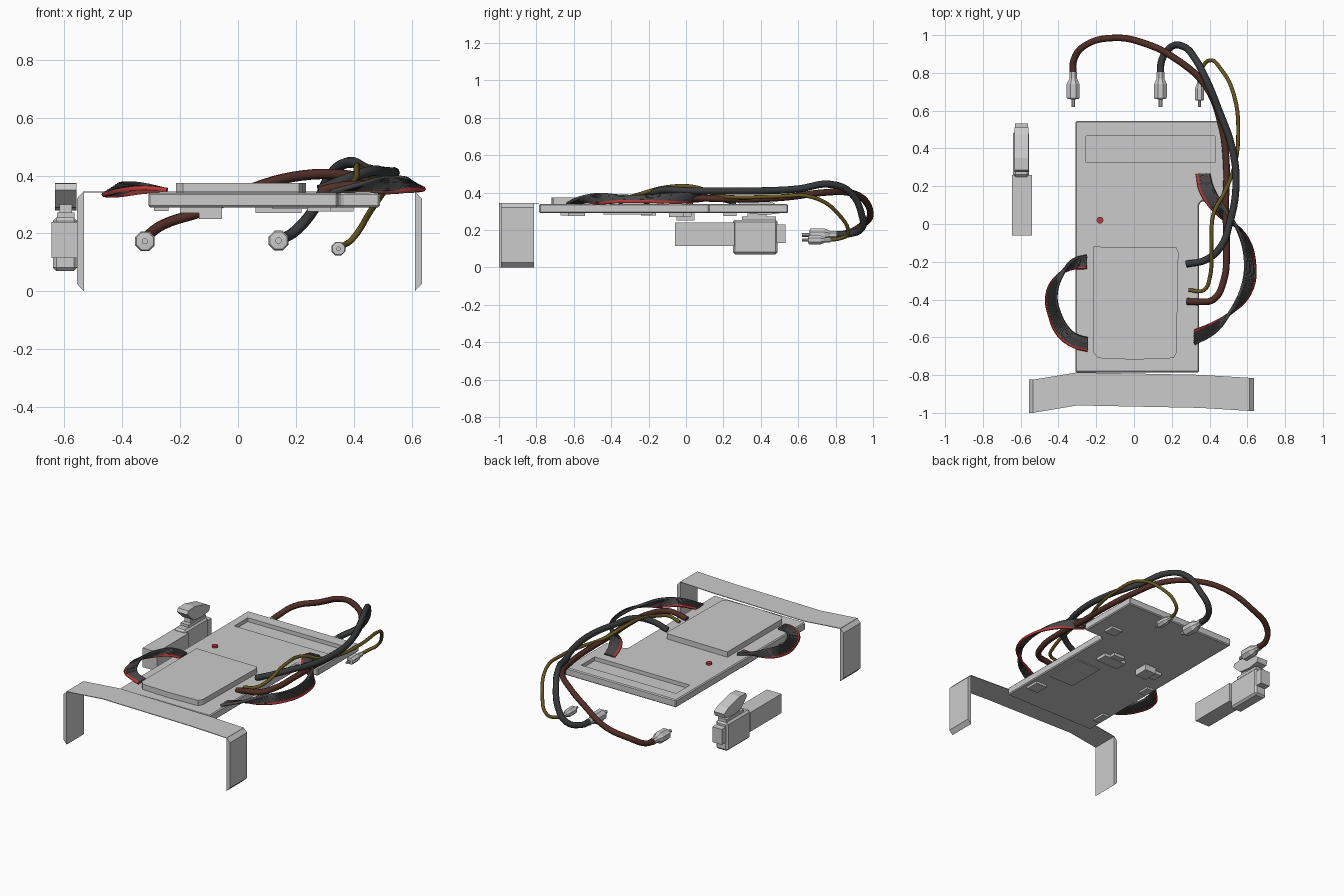
import bpy, bmesh, math
from mathutils import Vector

cube = bpy.data.objects.get("Cube")
if cube:
    bpy.data.objects.remove(cube, do_unlink=True)


def material(name, rgb):
    m = bpy.data.materials.new(name)
    m.use_nodes = True
    m.diffuse_color = (*rgb, 1)
    m.node_tree.nodes["Principled BSDF"].inputs["Base Color"].default_value = (*rgb, 1)
    return m


GREY = material("light_grey", (0.6, 0.6, 0.6))
BLACK = material("charcoal", (0.04, 0.043, 0.045))
STRAND = material("ribbon_grey", (0.065, 0.065, 0.065))
BROWN = material("brown", (0.085, 0.028, 0.02))
YELLOW = material("dark_yellow", (0.14, 0.1, 0.015))
RED = material("red", (0.5, 0.04, 0.04))


def finish(name, bm, mat):
    bmesh.ops.recalc_face_normals(bm, faces=bm.faces)
    me = bpy.data.meshes.new(name)
    bm.to_mesh(me)
    bm.free()
    me.materials.append(mat)
    ob = bpy.data.objects.new(name, me)
    bpy.context.collection.objects.link(ob)
    return ob


def prism(name, outline, axis, lo, hi, mat=GREY):
    """Extrude a 2D outline along one axis."""
    bm = bmesh.new()
    place = {"x": lambda a, b, t: (t, a, b), "y": lambda a, b, t: (a, t, b),
             "z": lambda a, b, t: (a, b, t)}[axis]
    rings = [[bm.verts.new(place(a, b, t)) for a, b in outline] for t in (lo, hi)]
    bm.faces.new(rings[0])
    bm.faces.new(rings[1])
    n = len(outline)
    for i in range(n):
        j = (i + 1) % n
        bm.faces.new((rings[0][i], rings[0][j], rings[1][j], rings[1][i]))
    return finish(name, bm, mat)


def box(name, x, y, z, mat=GREY):
    rect = [(x[0], y[0]), (x[1], y[0]), (x[1], y[1]), (x[0], y[1])]
    return prism(name, rect, "z", z[0], z[1], mat)


def apply(ob, kind, **settings):
    mod = ob.modifiers.new(kind.lower(), kind)
    for key, value in settings.items():
        setattr(mod, key, value)
    bpy.context.view_layer.objects.active = ob
    bpy.ops.object.modifier_apply(modifier=mod.name)


def tube(name, points, radius, mat, sides=2):
    """Round cable through the points."""
    cu = bpy.data.curves.new(name, "CURVE")
    cu.dimensions = "3D"
    cu.bevel_depth = radius
    cu.bevel_resolution = sides
    cu.resolution_u = 5
    cu.use_fill_caps = True
    sp = cu.splines.new("BEZIER")
    sp.bezier_points.add(len(points) - 1)
    for bp, p in zip(sp.bezier_points, points):
        bp.co = p
        bp.handle_left_type = bp.handle_right_type = "AUTO"
    cu.materials.append(mat)
    ob = bpy.data.objects.new(name, cu)
    bpy.context.collection.objects.link(ob)
    bpy.ops.object.select_all(action="DESELECT")
    ob.select_set(True)
    bpy.context.view_layer.objects.active = ob
    bpy.ops.object.convert(target="MESH")
    bpy.ops.object.shade_smooth_by_angle(angle=math.radians(60))


def ribbon(name, path, count=8):
    """Flat cable: each row is a centre and the offset to its red edge."""
    for i in range(count):
        f = 2 * i / (count - 1) - 1
        pts = [Vector(c) + f * Vector(o) for c, o in path]
        tube(f"{name}_strand_{i + 1}", pts, 0.009, RED if i == count - 1 else STRAND, 1)


def plug(name, x, z, s=1.0, tip=0.62):
    """Eight-sided connector pointing forward."""
    profile = [(0.011, 0), (0.011, 0.04), (0.032, 0.042), (0.037, 0.05),
               (0.037, 0.12), (0.022, 0.15), (0.022, 0.185)]
    bm = bmesh.new()
    rings = []
    for r, y in profile:
        rings.append([bm.verts.new((x + s * r * math.cos(a), tip + y * (0.4 + 0.6 * s),
                                    z + s * r * math.sin(a)))
                      for a in (math.tau * (k + 0.5) / 8 for k in range(8))])
    for a, b in zip(rings, rings[1:]):
        for k in range(8):
            j = (k + 1) % 8
            bm.faces.new((a[k], a[j], b[j], b[k]))
    bm.faces.new(rings[0])
    bm.faces.new(rings[-1])
    finish(name, bm, GREY)


# Base plate with its stepped outline and sunk tray
plate = prism("base_plate", [(-0.31, -0.785), (0.345, -0.785), (0.345, 0.105), (0.36, 0.12),
                             (0.49, 0.12), (0.49, 0.545), (-0.31, 0.545)], "z", 0.29, 0.34)
apply(plate, "BEVEL", width=0.006, segments=1)
cutter = box("tray_cutter", (-0.255, 0.43), (0.325, 0.465), (0.315, 0.4))
cutter.hide_render = True
apply(plate, "BOOLEAN", object=cutter, operation="DIFFERENCE", solver="EXACT")
bpy.data.objects.remove(cutter, do_unlink=True)

# Raised cover and red button
prism("raised_cover", [(-0.19, -0.71), (0, -0.718), (0.21, -0.71), (0.225, -0.68), (0.235, -0.15),
                       (0.225, -0.125), (-0.215, -0.12), (-0.215, -0.68)], "z", 0.335, 0.375)
button = [(-0.18 + 0.018 * math.cos(a), 0.02 + 0.018 * math.sin(a))
          for a in (math.tau * k / 16 for k in range(16))]
prism("button", button, "z", 0.33, 0.352, RED)

# Sockets on the underside
for name, x, y, bottom in [
        ("right_rear_socket", (0.32, 0.4), (0.2, 0.27), 0.275),
        ("right_front_socket", (0.24, 0.32), (-0.63, -0.54), 0.275),
        ("left_front_socket", (-0.29, -0.24), (-0.67, -0.58), 0.277),
        ("left_rear_socket", (-0.29, -0.24), (-0.24, -0.16), 0.277),
        ("power_socket", (0.06, 0.22), (-0.09, -0.01), 0.27),
        ("power_socket_key", (0.1, 0.18), (-0.03, 0.03), 0.272),
        ("cable_panel", (0.12, 0.3), (-0.44, -0.18), 0.284),
        ("sensor_base", (-0.2, -0.1), (-0.05, 0.02), 0.27),
        ("sensor_block", (-0.135, -0.055), (-0.05, 0.045), 0.25)]:
    box(name, x, y, (bottom, 0.295))

# Front bracket: thin bent band and two chamfered legs
centre = [(-0.535, -0.912), (-0.3, -0.873), (-0.05, -0.878), (0.35, -0.886), (0.612, -0.902)]
prism("bracket_band", [(x, y - 0.0875) for x, y in centre] +
      [(x, y + 0.0875) for x, y in reversed(centre)], "z", 0.341, 0.345)
for name, inner, outer, y in [("bracket_right_leg", -0.533, -0.557, -1.0),
                              ("bracket_left_leg", 0.611, 0.636, -0.99)]:
    prism(name, [(inner, 0), (inner, 0.345), (outer, 0.32), (outer, 0.026)], "y", y, y + 0.176)

# Separate latch unit on the right side
box("latch_arm", (-0.645, -0.54), (-0.06, 0.26), (0.115, 0.24))
body = box("latch_body", (-0.64, -0.555), (0.25, 0.49), (0.07, 0.255))
apply(body, "BEVEL", width=0.012, segments=1)
box("latch_nub", (-0.63, -0.562), (0.485, 0.532), (0.13, 0.23))
box("latch_collar", (-0.625, -0.565), (0.3, 0.48), (0.25, 0.272))
box("latch_neck", (-0.617, -0.573), (0.33, 0.43), (0.265, 0.31))
prism("latch_head", [(0.275, 0.35), (0.285, 0.372), (0.35, 0.375), (0.47, 0.345), (0.51, 0.32),
                     (0.5, 0.29), (0.42, 0.28), (0.34, 0.29)], "x", -0.632, -0.558)

# Plugs and round cables
plug("brown_plug", -0.322, 0.173)
plug("black_plug", 0.14, 0.175)
plug("yellow_plug", 0.347, 0.147, 0.7)
tube("brown_cable", [
    (-0.322, 0.78, 0.173), (-0.318, 0.87, 0.185), (-0.26, 0.945, 0.23), (-0.11, 0.985, 0.28),
    (0.06, 0.955, 0.36), (0.22, 0.875, 0.4), (0.38, 0.73, 0.4), (0.46, 0.53, 0.375),
    (0.49, 0.3, 0.365), (0.485, 0.1, 0.37), (0.49, -0.12, 0.375), (0.475, -0.3, 0.37),
    (0.42, -0.4, 0.365), (0.35, -0.412, 0.36), (0.28, -0.41, 0.345)], 0.018, BROWN)
tube("black_cable", [
    (0.14, 0.78, 0.175), (0.148, 0.87, 0.18), (0.2, 0.94, 0.21), (0.26, 0.94, 0.28),
    (0.32, 0.88, 0.4), (0.38, 0.77, 0.445), (0.45, 0.6, 0.42), (0.52, 0.4, 0.41),
    (0.54, 0.2, 0.41), (0.505, 0.0, 0.41), (0.46, -0.12, 0.415), (0.38, -0.19, 0.39),
    (0.28, -0.212, 0.35)], 0.019, BLACK)
tube("yellow_cable", [
    (0.347, 0.74, 0.147), (0.358, 0.82, 0.155), (0.395, 0.865, 0.18), (0.46, 0.82, 0.28),
    (0.53, 0.68, 0.375), (0.552, 0.48, 0.38), (0.53, 0.3, 0.375), (0.48, 0.17, 0.385),
    (0.42, 0.05, 0.43), (0.41, -0.1, 0.43), (0.4, -0.29, 0.38), (0.37, -0.35, 0.365),
    (0.29, -0.35, 0.345)], 0.0105, YELLOW)

# Flat ribbon cables, twisting along the way
ribbon("left_ribbon", [
    ((0.365, 0.265, 0.34), (-0.03, 0, 0)), ((0.385, 0.18, 0.362), (-0.03, -0.01, 0)),
    ((0.46, 0.07, 0.37), (-0.015, -0.02, -0.015)), ((0.57, -0.05, 0.37), (0.012, 0, -0.022)),
    ((0.615, -0.22, 0.367), (0.024, 0, -0.014)), ((0.59, -0.36, 0.367), (0.022, -0.01, -0.015)),
    ((0.51, -0.47, 0.367), (0.003, 0.0, -0.024)), ((0.42, -0.55, 0.362), (-0.01, 0.02, -0.01)),
    ((0.32, -0.6, 0.342), (0, 0.033, 0))])
ribbon("right_ribbon", [
    ((-0.25, -0.2, 0.35), (0, -0.03, 0)), ((-0.33, -0.215, 0.355), (-0.005, -0.022, -0.012)),
    ((-0.4, -0.28, 0.352), (-0.018, -0.008, -0.02)), ((-0.437, -0.38, 0.35), (-0.024, 0, -0.016)),
    ((-0.42, -0.48, 0.35), (-0.026, -0.008, -0.012)), ((-0.375, -0.57, 0.355), (-0.022, -0.022, -0.005)),
    ((-0.31, -0.62, 0.357), (-0.005, -0.03, 0)), ((-0.245, -0.638, 0.35), (0, -0.03, 0))])
